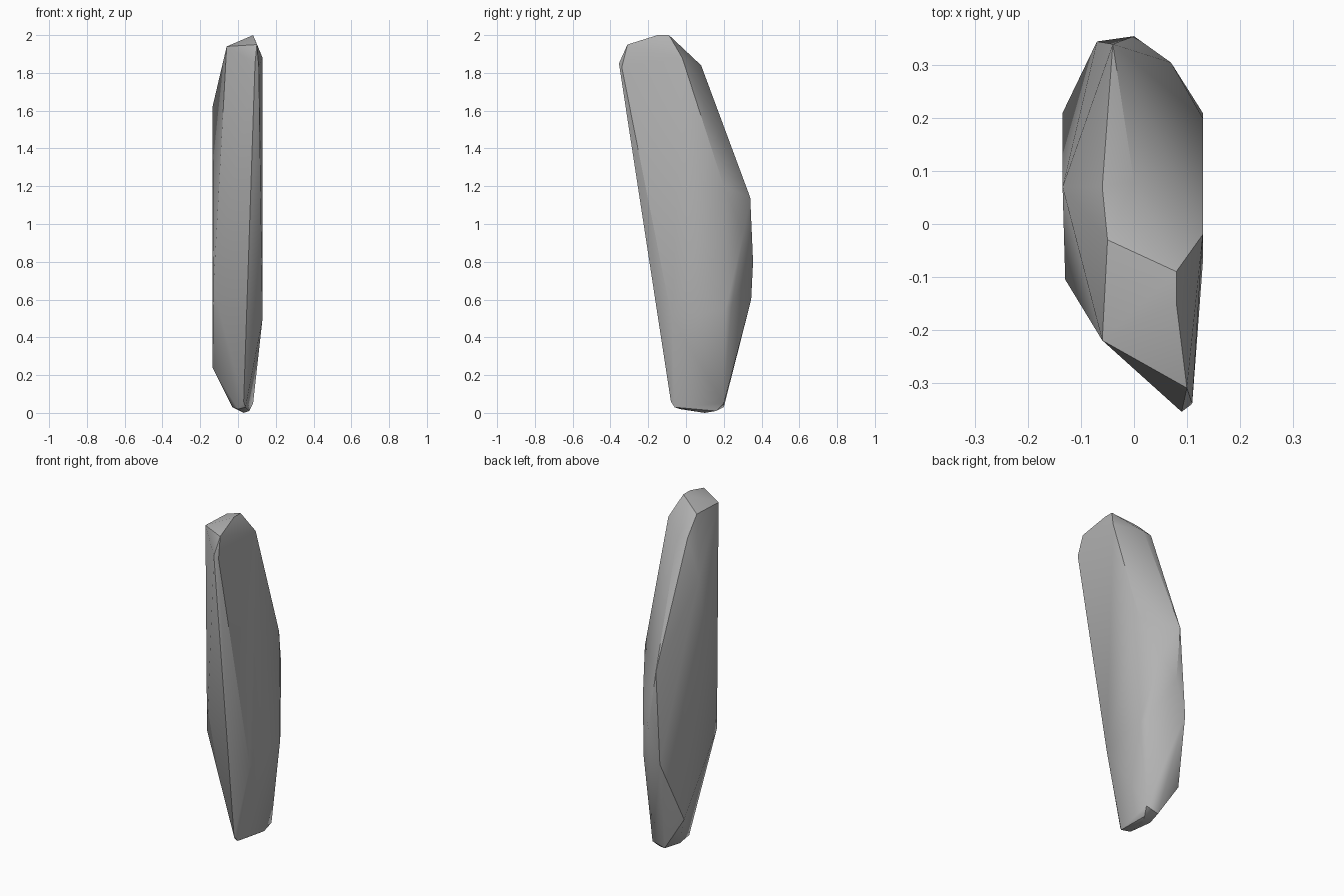
import bpy
import bmesh
import math
from mathutils import Vector

# Remove the default cube only
default_cube = bpy.data.objects.get("Cube")
if default_cube:
    bpy.data.objects.remove(default_cube, do_unlink=True)


def make_material(name, colour):
    """Flat single-colour material for viewport and render."""
    material = bpy.data.materials.new(name)
    material.use_nodes = True
    material.diffuse_color = colour
    shader = next(node for node in material.node_tree.nodes
                  if node.type == "BSDF_PRINCIPLED")
    shader.inputs["Base Color"].default_value = colour
    shader.inputs["Roughness"].default_value = 0.8
    return material


def make_hull(name, corner_groups, material):
    """Wrap groups of corner points in one faceted convex stone."""
    mesh = bpy.data.meshes.new(name)
    bm = bmesh.new()
    for group in corner_groups:
        for corner in group:
            bm.verts.new(Vector(corner))
    bmesh.ops.convex_hull(bm, input=bm.verts[:], use_existing_faces=False)

    # Drop any corner that ended up inside the stone
    loose = [vert for vert in bm.verts if not vert.link_faces]
    bmesh.ops.delete(bm, geom=loose, context="VERTS")
    bmesh.ops.recalc_face_normals(bm, faces=bm.faces[:])
    bm.to_mesh(mesh)
    bm.free()

    mesh.materials.append(material)
    stone = bpy.data.objects.new(name, mesh)
    bpy.context.collection.objects.link(stone)
    return stone


# Slanted crown, running from the leaning front tip to the back shoulder
crown = [
    (.09, -.355, 1.85), (.11, -.34, 1.83), (.1, -.31, 1.95),
    (.08, -.15, 2), (.08, -.09, 2), (-.06, -.22, 1.94),
    (-.05, -.03, 1.94), (.13, -.02, 1.88), (0, .08, 1.84),
    (-.06, .07, 1.84),
]

# Broad flat cheek on the model's left
left_cheek = [
    (.13, -.075, .5), (.13, .21, .55), (.13, .2, 1.2), (.11, .24, .56),
]

# Narrow cheek on the model's right
right_cheek = [
    (-.135, .07, 1.62), (-.13, -.105, .66), (-.135, .21, .24),
]

# Bulging spine at the back
spine = [
    (-.04, .34, 1.14), (.07, .305, .95), (0, .355, .8), (-.07, .345, .6),
]

# Small rounded foot
foot = [
    (.03, -.08, .06), (.04, -.06, .03), (0, -.03, .02), (-.03, .1, .03),
    (.03, .1, 0), (.06, .16, .01), (.08, .2, .05), (0, .2, .03),
]

stone_grey = make_material("stone grey", (.45, .45, .45, 1))
shard = make_hull("stone_shard",
                  [crown, left_cheek, right_cheek, spine, foot], stone_grey)

# Soft facets with crisp main ridges
bpy.ops.object.select_all(action="DESELECT")
shard.select_set(True)
bpy.context.view_layer.objects.active = shard
bpy.ops.object.shade_smooth_by_angle(angle=math.radians(35))
